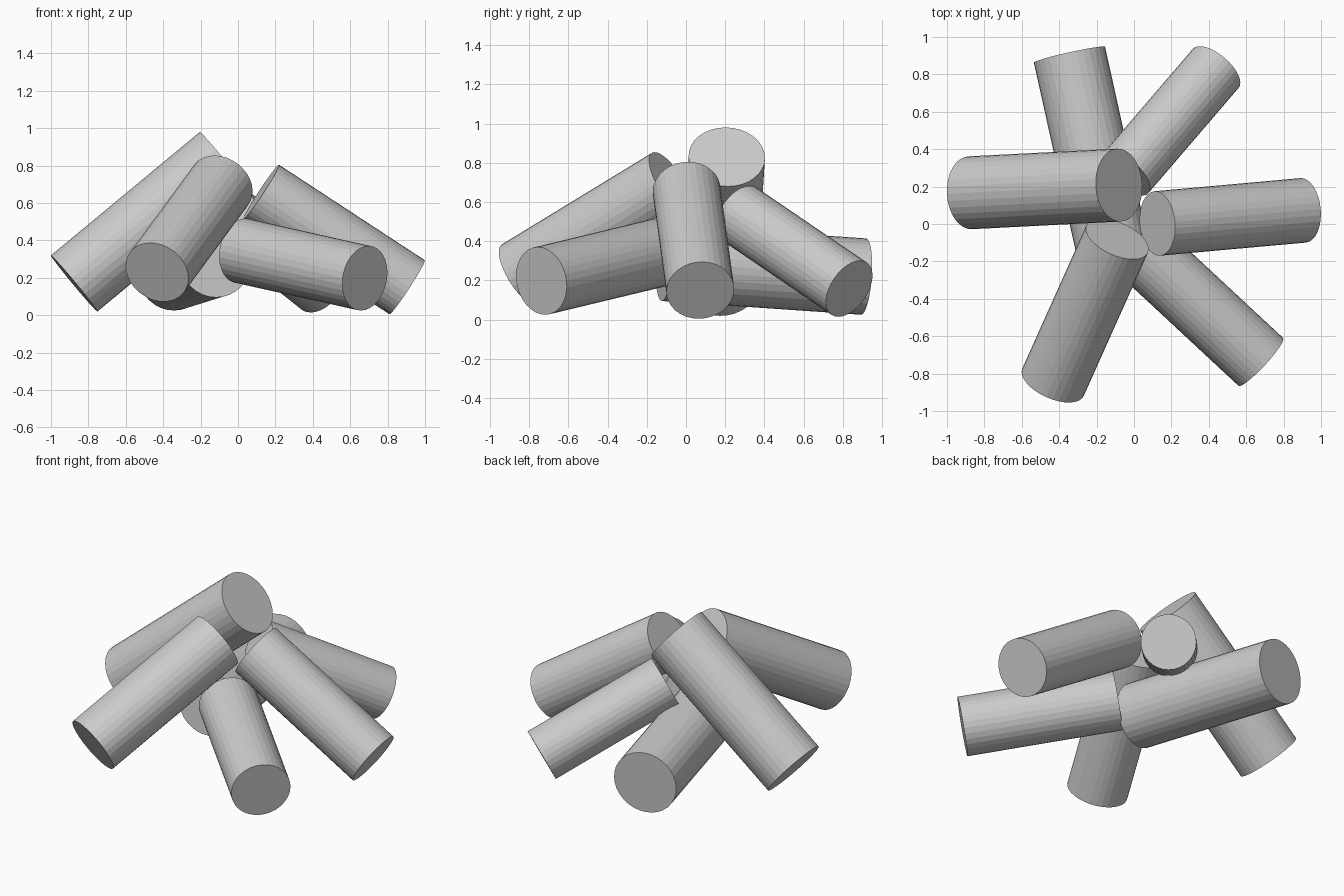
import bpy
from mathutils import Vector

if "Cube" in bpy.data.objects:
    bpy.data.objects.remove(bpy.data.objects["Cube"])


def log(name, low, high, radius):
    """Closed flat-shaded cylinder running between two end centres."""
    a, b = Vector(low), Vector(high)
    axis = b - a
    bpy.ops.mesh.primitive_cylinder_add(
        vertices=32, radius=radius, depth=axis.length,
        location=(a + b) / 2,
        rotation=axis.to_track_quat('Z', 'Y').to_euler())
    bpy.context.object.name = name


# Pile of logs: low end, high end, radius
LOGS = {
    "left_log": ((-0.876, 0.167, 0.17), (-0.08, 0.208, 0.83), 0.195),
    "right_log": ((0.904, 0.073, 0.15), (0.125, 0.003, 0.66), 0.173),
    "front_left_log": ((-0.433, -0.846, 0.23), (-0.09, -0.08, 0.697), 0.18),
    "front_right_log": ((0.678, -0.737, 0.198), (0.02, -0.125, 0.345), 0.175),
    "back_right_log": ((0.437, 0.832, 0.158), (-0.045, 0.27, 0.54), 0.161),
    "back_left_log": ((-0.345, 0.905, 0.22), (-0.12, -0.11, 0.29), 0.195),
}
for name, (low, high, radius) in LOGS.items():
    log(name, low, high, radius)
